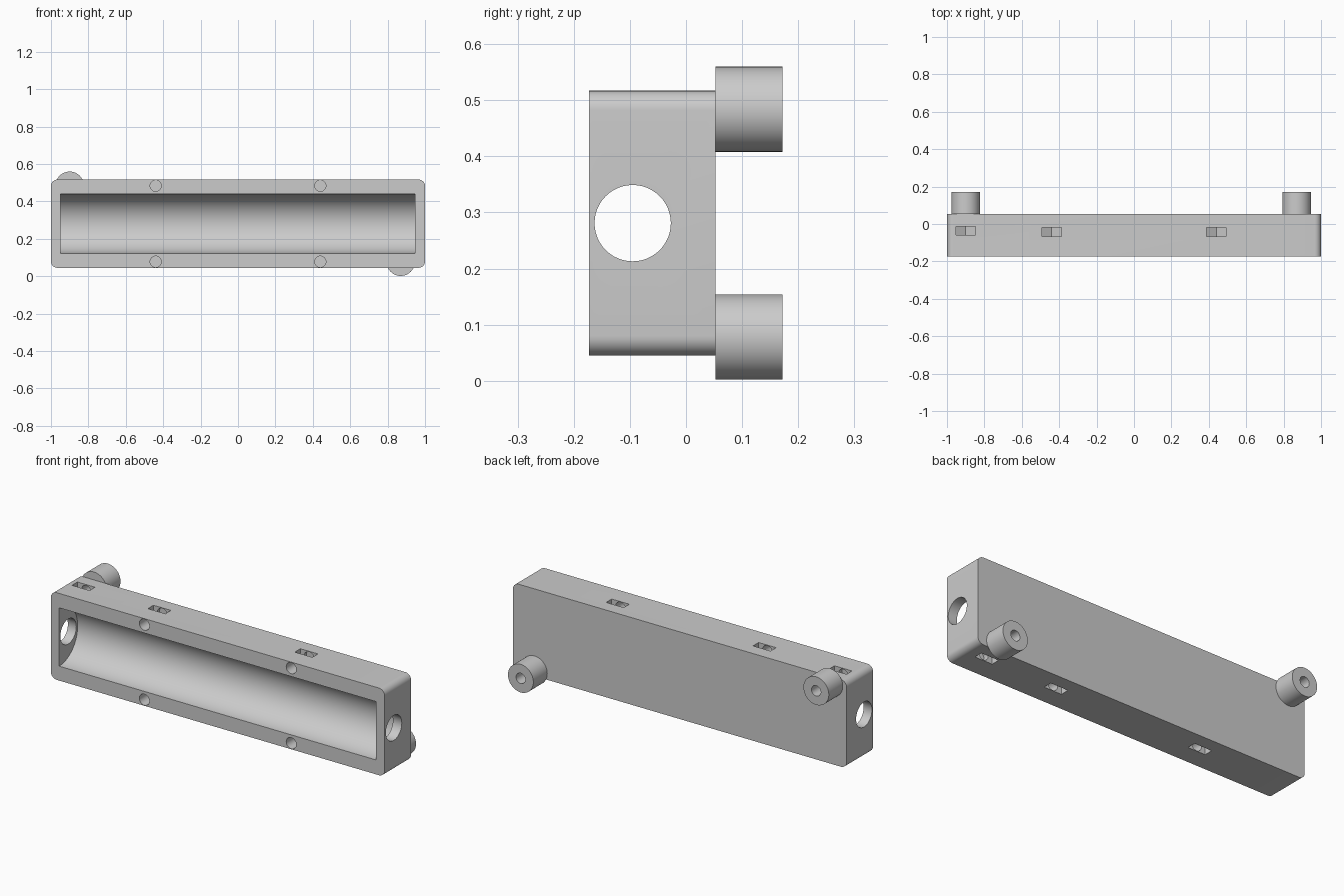
import bpy, bmesh, math
from mathutils import Vector

if "Cube" in bpy.data.objects:
    bpy.data.objects.remove(bpy.data.objects["Cube"])

MID_Z = 0.281
FRONT, BACK, POST_END = -0.173, 0.053, 0.172
HALF_H = 0.236
ROW = 0.203          # screw row offset from the middle height

grey = bpy.data.materials.new("light_grey")
grey.use_nodes = True
colour = (0.6, 0.6, 0.6, 1)
grey.diffuse_color = colour
grey.node_tree.nodes["Principled BSDF"].inputs["Base Color"].default_value = colour


def prism(name, points, axis, lo, hi):
    """Extrude a closed outline along x (points are y, z) or y (points are x, z)."""
    bm = bmesh.new()
    place = (lambda a, b: (lo, a, b)) if axis == "x" else (lambda a, b: (a, lo, b))
    face = bm.faces.new([bm.verts.new(place(a, b)) for a, b in points])
    made = bmesh.ops.extrude_face_region(bm, geom=[face])["geom"]
    shift = Vector((hi - lo, 0, 0)) if axis == "x" else Vector((0, hi - lo, 0))
    bmesh.ops.translate(bm, vec=shift,
                        verts=[g for g in made if isinstance(g, bmesh.types.BMVert)])
    bmesh.ops.recalc_face_normals(bm, faces=bm.faces)
    mesh = bpy.data.meshes.new(name)
    bm.to_mesh(mesh)
    bm.free()
    mesh.materials.append(grey)
    obj = bpy.data.objects.new(name, mesh)
    bpy.context.collection.objects.link(obj)
    return obj


def arc(ca, cb, r, start=0, sweep=360, steps=48):
    count = steps if sweep == 360 else steps + 1
    angles = [math.radians(start + sweep * i / steps) for i in range(count)]
    return [(ca + r * math.cos(t), cb + r * math.sin(t)) for t in angles]


def activate(obj):
    bpy.ops.object.select_all(action="DESELECT")
    obj.select_set(True)
    bpy.context.view_layer.objects.active = obj


def cut(obj, cutter):
    """Subtract the cutter from the part and discard it."""
    cutter.hide_render = True
    activate(obj)
    mod = obj.modifiers.new("cut", "BOOLEAN")
    mod.operation, mod.solver, mod.object = "DIFFERENCE", "EXACT", cutter
    bpy.ops.object.modifier_apply(modifier=mod.name)
    bpy.data.objects.remove(cutter)


def smooth(obj):
    activate(obj)
    bpy.ops.object.shade_smooth_by_angle(angle=math.radians(30))


# Long housing with rounded corners
R = 0.035
outline = []
for i, (sx, sz) in enumerate([(1, 1), (-1, 1), (-1, -1), (1, -1)]):
    outline += arc(sx * (1 - R), MID_Z + sz * (HALF_H - R), R, 90 * i, 90, 10)
housing = prism("housing", outline, "y", FRONT, BACK)

# Half-round trough, open at the front
trough = arc(FRONT, MID_Z, 0.158, -90, 180, 48)
trough += [(FRONT - 0.1, MID_Z + 0.158), (FRONT - 0.1, MID_Z - 0.158)]
cut(housing, prism("trough_cutter", trough, "x", -0.95, 0.947))

# Round cable holes through both ends
for lo, hi in [(-1.1, -0.9), (0.9, 1.1)]:
    cut(housing, prism("cable_cutter", arc(-0.095, MID_Z, 0.068), "x", lo, hi))


def nut_slot(x, side, y_lo, y_hi):
    """Slot open to the top or bottom, ending in a hexagonal point."""
    c, w, tip = MID_Z + side * ROW, 0.0525, 0.0606
    shape = [(x - w, c + side * 0.1), (x - w, c - side * tip / 2), (x, c - side * tip),
             (x + w, c - side * tip / 2), (x + w, c + side * 0.1)]
    cut(housing, prism("nut_cutter", shape, "y", y_lo, y_hi))


# Front screw holes with their nut slots
for x in (-0.44, 0.44):
    for side in (-1, 1):
        hole = arc(x, MID_Z + side * ROW, 0.03, steps=32)
        cut(housing, prism("screw_cutter", hole, "y", FRONT - 0.1, 0.0))
        nut_slot(x, side, -0.068, -0.02)

# Rear mounting posts, bored through into nut slots in the housing
for name, x, side in [("upper_right_post", -0.9, 1), ("lower_left_post", 0.87, -1)]:
    z = MID_Z + side * ROW
    post = prism(name, arc(x, z, 0.076), "y", BACK, POST_END)
    for part in (post, housing):
        bore = prism("bore_cutter", arc(x, z, 0.028, steps=32), "y", -0.09, 0.3)
        cut(part, bore)
    nut_slot(x, side, -0.06, -0.013)
    smooth(post)

smooth(housing)
